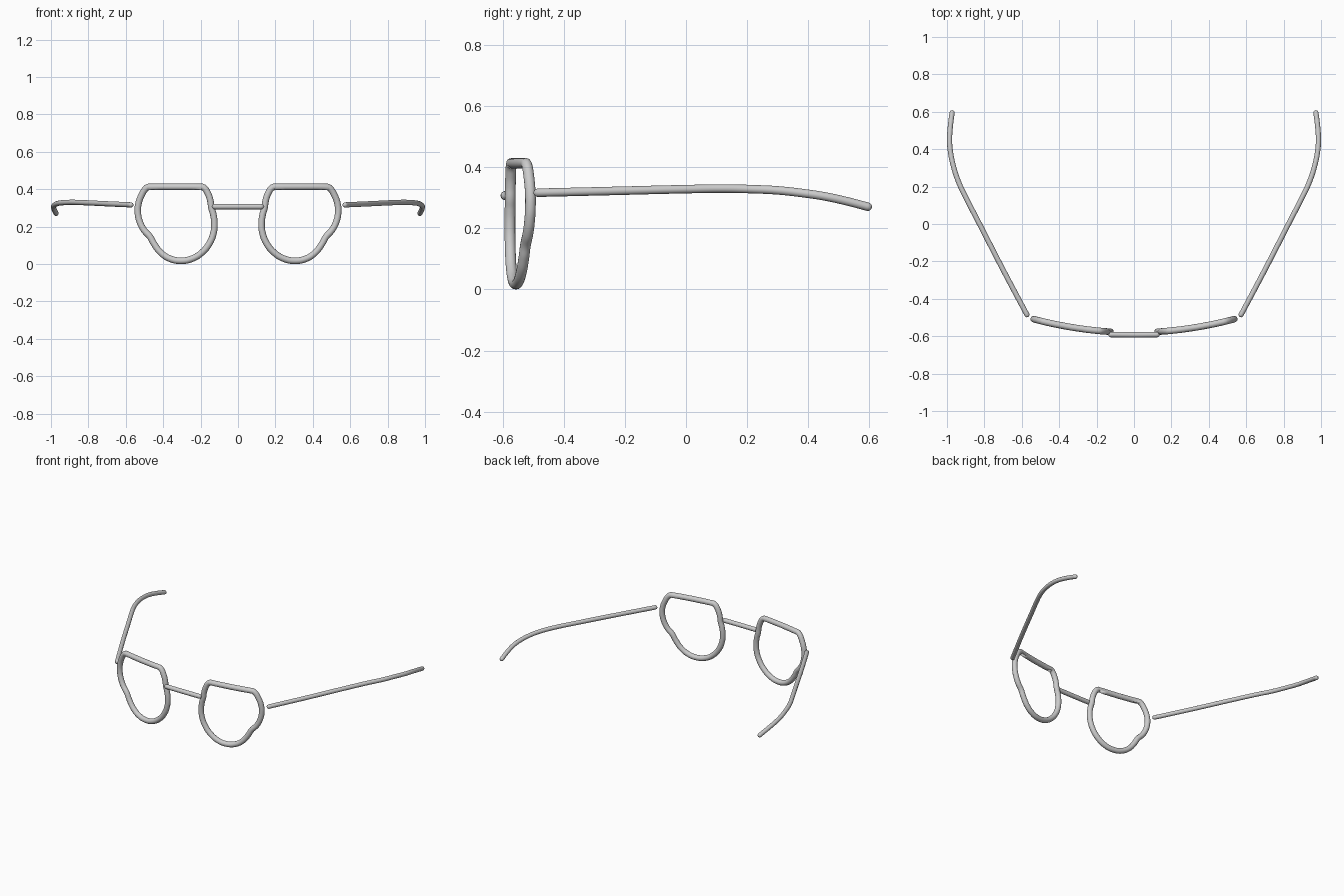
import bpy
from mathutils import Vector

if "Cube" in bpy.data.objects:
    bpy.data.objects.remove(bpy.data.objects["Cube"])


def tube(name, pts, radius, cyclic=False, corners=(), round_ends=False):
    """Smooth round tube along a path, returned as a mesh object."""
    pts = [Vector(p) for p in pts]
    radii = [1.0] * len(pts)
    if round_ends:
        for _ in range(2):
            d = (pts[0] - pts[1]).normalized()
            extra = [(0.0, 1.0), (0.5, 0.87), (0.85, 0.53), (1.0, 0.1)]
            base = pts[0] - d * radius
            pts = [base + d * radius * t for t, _r in reversed(extra)] + pts[1:]
            radii = [r for _t, r in reversed(extra)] + radii[1:]
            pts.reverse()
            radii.reverse()
    cu = bpy.data.curves.new(name + "_path", 'CURVE')
    cu.dimensions = '3D'
    cu.bevel_depth = radius
    cu.bevel_resolution = 6
    cu.resolution_u = 8
    cu.use_fill_caps = not cyclic
    sp = cu.splines.new('BEZIER')
    sp.bezier_points.add(len(pts) - 1)
    sp.use_cyclic_u = cyclic
    for i, (bp, p, r) in enumerate(zip(sp.bezier_points, pts, radii)):
        bp.co = p
        bp.radius = r
        kind = 'VECTOR' if i in corners else 'AUTO'
        bp.handle_left_type = bp.handle_right_type = kind
    tmp = bpy.data.objects.new(name + "_path", cu)
    bpy.context.collection.objects.link(tmp)
    dg = bpy.context.evaluated_depsgraph_get()
    me = bpy.data.meshes.new_from_object(tmp.evaluated_get(dg))
    bpy.data.objects.remove(tmp)
    me.name = name
    ob = bpy.data.objects.new(name, me)
    bpy.context.collection.objects.link(ob)
    for f in me.polygons:
        f.use_smooth = True
    return ob


def wrap_y(x):
    """Gentle face curvature of the front."""
    return -0.58 + 0.075 * (x / 0.55) ** 2


# Rim outline (x, z): flat top, wide upper part, round lower part
rim = [(.192, .4125), (.25, .4125), (.335, .4125), (.42, .4125), (.477, .4125),
       (.490, .406), (.517, .365), (.533, .318), (.5355, .275), (.526, .228),
       (.503, .182), (.470, .145), (.449, .108), (.412, .060), (.362, .028),
       (.306, .0175), (.247, .028), (.192, .062), (.153, .110), (.131, .165),
       (.126, .218), (.132, .265), (.142, .300), (.147, .335), (.160, .375),
       (.180, .406)]

# Temple path (x, y, z), bending inward and down behind the ear
temple = [(.566, -.497, .316), (.70, -.245, .322), (.826, 0, .328),
          (.893, .13, .330), (.934, .215, .328), (.963, .30, .324),
          (.982, .39, .314), (.986, .45, .305), (.982, .52, .290),
          (.971, .608, .267)]

for side, s in (("left", -1), ("right", 1)):
    tube(side + "_rim", [(s * x, wrap_y(x), z) for x, z in rim], 0.0175,
         cyclic=True, corners=range(0, 5))
    tube(side + "_temple", [(s * x, y, z) for x, y, z in temple], 0.0138,
         round_ends=True)

# Bridge
tube("bridge", [(-.138, -.591, .307), (0, -.592, .307), (.138, -.591, .307)],
     0.0148, round_ends=True)
